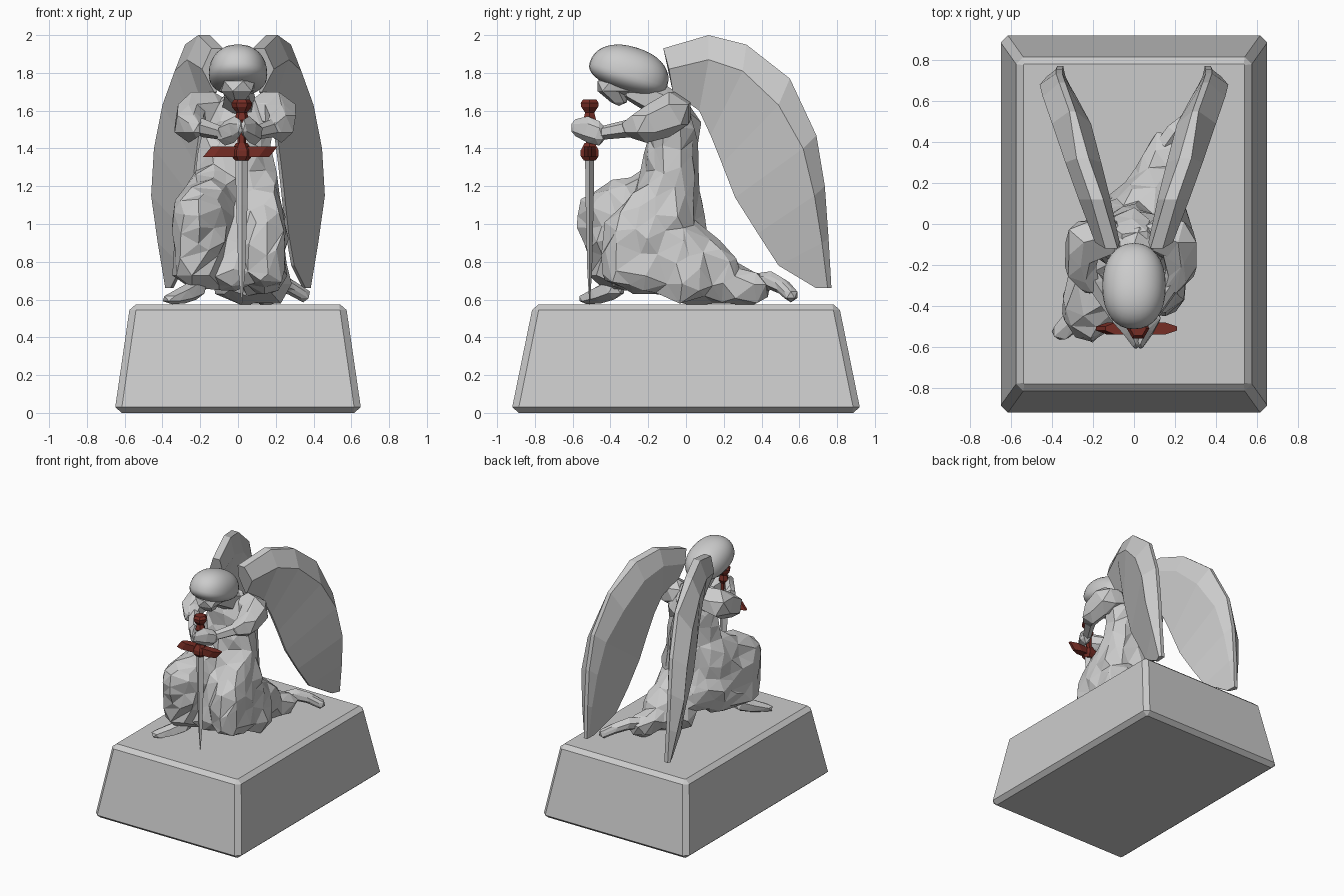
import bpy, bmesh, math
from mathutils import Vector, Matrix


def finish(name, bm, mat=None):
    bmesh.ops.recalc_face_normals(bm, faces=bm.faces)
    me = bpy.data.meshes.new(name)
    bm.to_mesh(me)
    bm.free()
    ob = bpy.data.objects.new(name, me)
    bpy.context.collection.objects.link(ob)
    if mat:
        me.materials.append(mat)
    return ob


def add_hull(bm, blobs, detail=1):
    """Add the convex hull of ellipsoids (x, y, z, rx[, ry, rz]) to bm."""
    tmp = bmesh.new()
    for b in blobs:
        r = b[3:] if len(b) == 6 else (b[3],) * 3
        m = Matrix.Translation(b[:3]) @ Matrix.Diagonal((*r, 1))
        bmesh.ops.create_icosphere(tmp, subdivisions=detail, radius=1, matrix=m)
    pts = [v.co.copy() for v in tmp.verts]
    tmp.free()
    tmp = bmesh.new()
    for p in pts:
        tmp.verts.new(p)
    bmesh.ops.convex_hull(tmp, input=tmp.verts[:])
    loose = [v for v in tmp.verts if not v.link_faces]
    bmesh.ops.delete(tmp, geom=loose, context='VERTS')
    me = bpy.data.meshes.new("tmp")
    tmp.to_mesh(me)
    tmp.free()
    bm.from_mesh(me)
    bpy.data.meshes.remove(me)


def chain(name, run, detail=1):
    """Run of ellipsoids; neighbours are hulled together."""
    bm = bmesh.new()
    for a, b in zip(run, run[1:]):
        add_hull(bm, (a, b), detail)
    return finish(name, bm)


def loft(name, rings, mat=None):
    bm = bmesh.new()
    vs = [[bm.verts.new(p) for p in r] for r in rings]
    n = len(vs[0])
    for a, b in zip(vs, vs[1:]):
        for i in range(n):
            j = (i + 1) % n
            bm.faces.new((a[i], a[j], b[j], b[i]))
    bm.faces.new(vs[0])
    bm.faces.new(vs[-1])
    return finish(name, bm, mat)


def turned(name, profile, sides, x, y, mat=None, flat=1.0):
    return loft(name, [[(x + r * math.cos(2 * math.pi * i / sides),
                         y + flat * r * math.sin(2 * math.pi * i / sides), z)
                        for i in range(sides)] for r, z in profile], mat)


# Plinth: tapered block with chamfered corners
def plinth_ring(hx, hy, c, z):
    return [(hx, hy - c, z), (hx - c, hy, z), (c - hx, hy, z), (-hx, hy - c, z),
            (-hx, c - hy, z), (c - hx, -hy, z), (hx - c, -hy, z), (hx, c - hy, z)]


loft("plinth", [plinth_ring(0.615, 0.885, 0.005, 0), plinth_ring(0.65, 0.92, 0.035, 0.03),
                plinth_ring(0.575, 0.815, 0.035, 0.545), plinth_ring(0.54, 0.78, 0.005, 0.575)])

# Robe: torso, raised leg and kneeling leg fused, then faceted
robe_bm = bmesh.new()
torso = [(0, -0.08, 1.64, 0.13, 0.1, 0.06), (0, -0.07, 1.52, 0.19, 0.13, 0.08),
         (-0.01, -0.08, 1.36, 0.2, 0.14, 0.06), (-0.01, -0.1, 1.18, 0.235, 0.17, 0.06),
         (0, -0.1, 0.98, 0.255, 0.2, 0.08), (0.02, -0.05, 0.8, 0.245, 0.22, 0.1)]
for a, b in zip(torso, torso[1:]):
    add_hull(robe_bm, (a, b), 2)
# raised leg: thigh and shin
add_hull(robe_bm, [(-0.1, -0.1, 1.2, 0.14), (-0.2, -0.41, 1.05, 0.15),
                   (-0.12, -0.1, 0.9, 0.17)], 2)
add_hull(robe_bm, [(-0.2, -0.41, 1.04, 0.15), (-0.23, -0.4, 0.78, 0.12),
                   (-0.15, -0.15, 0.8, 0.14)], 2)
# kneeling leg: lap, knee and trailing hem
add_hull(robe_bm, [(0.1, -0.13, 1.14, 0.13), (0.13, -0.33, 0.95, 0.12),
                   (0.14, -0.33, 0.76, 0.11), (0.13, -0.05, 0.72, 0.13)], 2)
add_hull(robe_bm, [(0.13, -0.02, 0.69, 0.14, 0.1, 0.12), (0.02, 0.0, 0.95, 0.2, 0.07, 0.1),
                   (0.0, 0.1, 0.7, 0.13, 0.1, 0.12), (0.12, 0.2, 0.75, 0.1)], 2)
add_hull(robe_bm, [(0.08, 0.15, 0.7, 0.13, 0.1, 0.13), (0.16, 0.36, 0.665, 0.09)], 2)
# drape between the legs
add_hull(robe_bm, [(-0.15, -0.32, 0.72, 0.08), (0.1, -0.3, 0.74, 0.09),
                   (0, -0.22, 1.02, 0.15)], 2)
robe = finish("robe", robe_bm)
rm = robe.modifiers.new("fuse", 'REMESH')
rm.mode = 'VOXEL'
rm.voxel_size = 0.02
clouds = bpy.data.textures.new("folds", 'CLOUDS')
clouds.noise_scale = 0.13
dp = robe.modifiers.new("folds", 'DISPLACE')
dp.texture = clouds
dp.strength = 0.07
dp.mid_level = 0.5
dm = robe.modifiers.new("facets", 'DECIMATE')
dm.ratio = 0.03

# Feet
chain("front_foot", [(-0.22, -0.38, 0.66, 0.06), (-0.28, -0.45, 0.63, 0.06, 0.06, 0.05),
                     (-0.35, -0.525, 0.605, 0.055, 0.045, 0.03)])
chain("back_foot", [(0.15, 0.38, 0.69, 0.05), (0.2, 0.45, 0.7, 0.05),
                    (0.27, 0.51, 0.67, 0.045), (0.345, 0.555, 0.625, 0.04)])

# Arms, sleeves and hands
for side, s in (("left", -1), ("right", 1)):
    dx = -0.03 if s < 0 else 0
    chain(side + "_sleeve", [(s * 0.13, -0.06, 1.6, 0.1),
                             (s * 0.215 + dx, -0.09, 1.58, 0.1, 0.12, 0.12),
                             (s * 0.23 + dx, -0.21, 1.53, 0.085, 0.09, 0.1),
                             (s * 0.19 + dx, -0.29, 1.51, 0.055)])
    chain(side + "_forearm", [(s * 0.19, -0.28, 1.51, 0.05), (s * 0.08, -0.46, 1.48, 0.035)])
    chain(side + "_hand", [(s * 0.08 + 0.01, -0.46, 1.48, 0.045, 0.04, 0.065),
                           (s * 0.04 + 0.02, -0.52, 1.5, 0.04, 0.04, 0.07),
                           (s * 0.012 + 0.02, -0.585, 1.51, 0.02, 0.025, 0.045)])

# Neck and bowed face
chain("neck", [(0, -0.1, 1.63, 0.1), (0, -0.27, 1.71, 0.08)])
chain("face", [(0, -0.28, 1.73, 0.11, 0.1, 0.06), (0, -0.4, 1.73, 0.1, 0.08, 0.06),
               (0, -0.355, 1.66, 0.045, 0.05, 0.035)])

# Smooth hair cap
bm = bmesh.new()
bmesh.ops.create_uvsphere(bm, u_segments=32, v_segments=18, radius=1)
rot = Matrix.Rotation(math.radians(-17), 3, 'X')
for v in bm.verts:
    x, y, z = [math.copysign(abs(c) ** 0.9, c) for c in v.co]
    z *= 0.15 if z > 0 else 0.09
    v.co = rot @ Vector((x * 0.155, y * 0.215, z)) + Vector((0, -0.305, 1.79))
for f in bm.faces:
    f.smooth = True
finish("hair", bm)

# Wings: leading y,z | ridge y,z | trailing y,z | x of leading, outer ridge, inner ridge, trailing
stations = [
    (-0.12, 1.93, -0.09, 1.82, -0.07, 1.70, 0.11, 0.19, 0.07, 0.12),
    (0.12, 2.00, 0.12, 1.87, 0.07, 1.60, 0.18, 0.27, 0.115, 0.17),
    (0.32, 1.95, 0.30, 1.81, 0.13, 1.47, 0.25, 0.335, 0.16, 0.20),
    (0.55, 1.77, 0.49, 1.63, 0.19, 1.32, 0.30, 0.40, 0.21, 0.22),
    (0.69, 1.47, 0.62, 1.40, 0.26, 1.14, 0.35, 0.445, 0.28, 0.24),
    (0.735, 1.20, 0.68, 1.15, 0.38, 0.95, 0.365, 0.46, 0.315, 0.26),
    (0.755, 0.92, 0.72, 0.90, 0.49, 0.78, 0.365, 0.425, 0.335, 0.29),
    (0.77, 0.66, 0.75, 0.66, 0.69, 0.66, 0.36, 0.385, 0.345, 0.35)]
for side, s in (("left", -1), ("right", 1)):
    rings = []
    for i, (ly, lz, ry, rz, ty, tz, lx, rx, ix, tx) in enumerate(stations):
        w = 0.03 if i < 3 else 0.015
        rings.append([(s * (lx - w), ly, lz), (s * (lx + w), ly, lz), (s * rx, ry, rz),
                      (s * (tx + 0.008), ty, tz), (s * (tx - 0.008), ty, tz),
                      (s * ix, ry, rz)])
    loft(side + "_wing", rings)

# Sword: red hilt, grey blade
red = bpy.data.materials.new("hilt_red")
red.diffuse_color = (0.18, 0.026, 0.018, 1)
SX, SY = 0.02, -0.51
turned("pommel_and_grip", [(0.04, 1.66), (0.055, 1.64), (0.052, 1.62), (0.028, 1.59),
                           (0.04, 1.55), (0.022, 1.52), (0.022, 1.4)], 6, SX, SY, red)
turned("guard_hub", [(0.035, 1.335), (0.055, 1.36), (0.055, 1.39), (0.03, 1.43)],
       6, SX, SY, red)
loft("crossguard", [[(x0, SY - t, 1.355), (x0, SY + t, 1.355), (x1, SY + t, 1.41),
                     (x1, SY - t, 1.41)] for x0, x1, t in
                    ((-0.185, -0.14, 0.01), (-0.13, -0.09, 0.03), (SX, SX, 0.025),
                     (0.11, 0.15, 0.03), (0.165, 0.21, 0.01))], red)
turned("blade", [(0.035, 1.38), (0.03, 1.1), (0.018, 0.75), (0.002, 0.575)], 4, SX, SY, flat=0.7)
